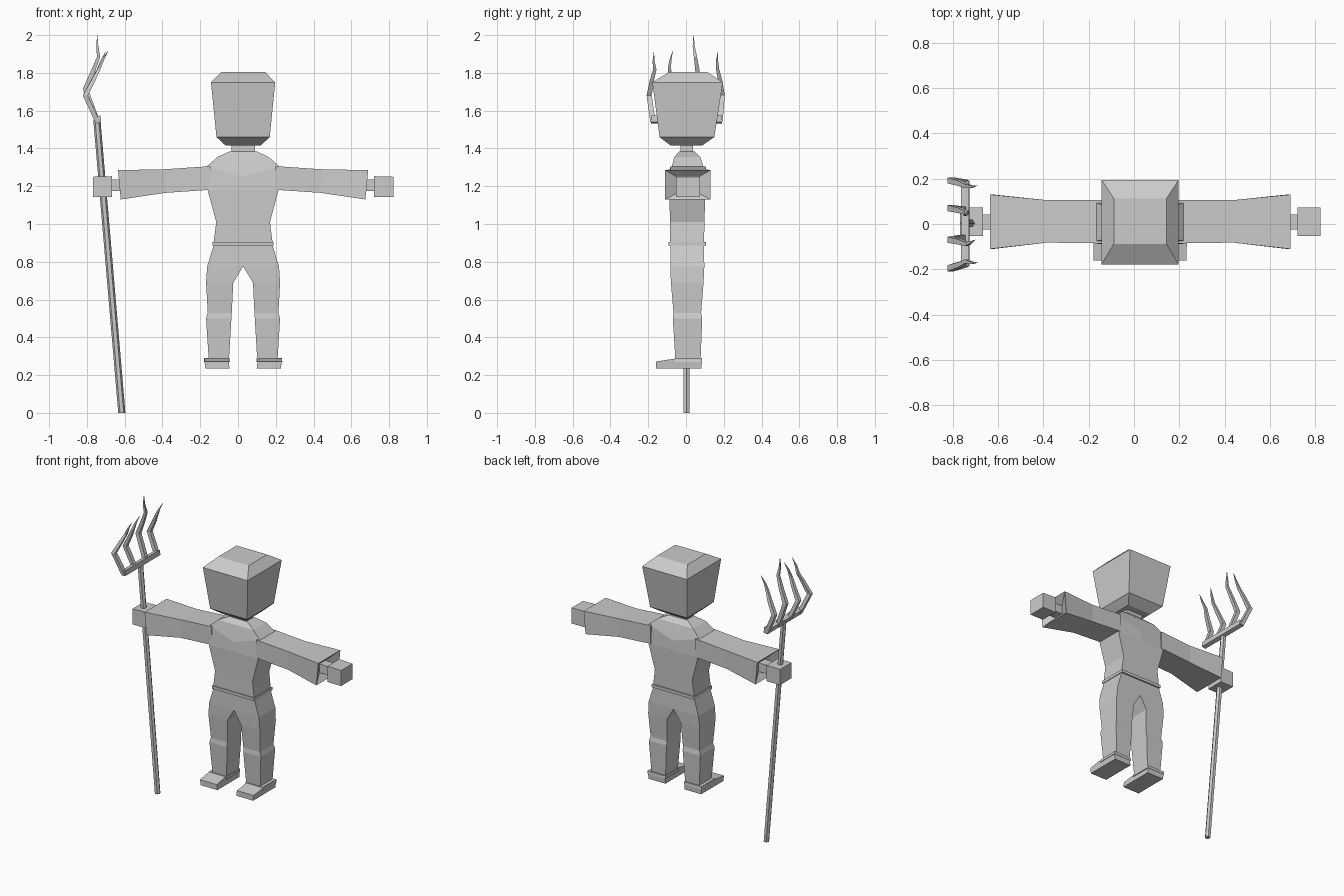
import bpy
import bmesh
import math
from mathutils import Vector

CX = 0.027  # body centre line

grey = bpy.data.materials.new("plain grey")
grey.diffuse_color = (0.6, 0.6, 0.6, 1)


def loft(name, rings, mirror=False, centre=CX, cap=True):
    """Skin a list of equal-length point rings; optionally mirror across x."""
    bm = bmesh.new()
    rows = [[bm.verts.new(p) for p in r] for r in rings]
    n = len(rows[0])
    for a, b in zip(rows, rows[1:]):
        for i in range(n):
            j = (i + 1) % n
            bm.faces.new((a[i], a[j], b[j], b[i]))
    if cap:
        bm.faces.new(rows[0])
        bm.faces.new(rows[-1])
    bmesh.ops.recalc_face_normals(bm, faces=bm.faces)
    # open the hidden wall on the mirror plane
    if mirror:
        inner = [f for f in bm.faces if all(abs(v.co.x) < 1e-4 for v in f.verts)]
        bmesh.ops.delete(bm, geom=inner, context='FACES')
    me = bpy.data.meshes.new(name)
    bm.to_mesh(me)
    bm.free()
    me.materials.append(grey)
    ob = bpy.data.objects.new(name, me)
    ob.location.x = centre
    bpy.context.collection.objects.link(ob)
    if mirror:
        ob.modifiers.new("mirror", 'MIRROR')
    return ob


def rect_z(z, x0, x1, y0, y1):
    return [(x0, y0, z), (x1, y0, z), (x1, y1, z), (x0, y1, z)]


def rect_x(x, y0, y1, z0, z1, lean=0):
    return [(x - lean, y0, z0), (x - lean, y1, z0), (x, y1, z1), (x, y0, z1)]


def tube(name, path, radii, sides, twist=0.0):
    """Tapered upright tube along a path, with level cross-sections."""
    rings = []
    for p, r in zip(path, radii):
        c = Vector(p)
        angles = [twist + math.tau * i / sides for i in range(sides)]
        rings.append([c + Vector((r * math.cos(a), r * math.sin(a), 0)) for a in angles])
    return loft(name, rings, centre=0)


# head and neck
loft("head", [rect_z(z, -w, w, y0, y1) for z, w, y0, y1 in (
    (1.415, 0.092, -0.08, 0.085), (1.46, 0.141, -0.14, 0.15),
    (1.75, 0.17, -0.178, 0.195), (1.805, 0.116, -0.088, 0.112))])
loft("neck", [rect_z(z, -0.062, 0.062, -0.03, 0.037) for z in (1.36, 1.42)])

# torso: six-point sections with a centre crease front and back
torso = []
for z, zc, w, y0, y1, ridge in (
        (0.895, 0.895, 0.157, -0.085, 0.095, 0.0),
        (1.01, 1.01, 0.142, -0.085, 0.098, 0.0),
        (1.18, 1.18, 0.188, -0.088, 0.102, 0.0),
        (1.305, 1.25, 0.192, -0.075, 0.092, 0.012),
        (1.355, 1.355, 0.135, -0.062, 0.075, 0.0),
        (1.385, 1.385, 0.07, -0.035, 0.045, 0.0)):
    torso.append([(-w, y0, z), (0, y0 - ridge, zc), (w, y0, z),
                  (w, y1, z), (0, y1 + ridge, zc), (-w, y1, z)])
loft("torso", torso)

# belt
loft("belt", [rect_z(z, -0.161, 0.161, -0.093, 0.105) for z in (0.885, 0.905)])

# sleeves: flaring, with the cuff turned in to meet the wrist
loft("sleeve", [
    rect_x(0.17, -0.085, 0.105, 1.18, 1.305),
    rect_x(0.19, -0.085, 0.105, 1.18, 1.305),
    rect_x(0.41, -0.082, 0.105, 1.165, 1.29),
    rect_x(0.662, -0.11, 0.13, 1.13, 1.285, 0.014),
    rect_x(0.61, -0.025, 0.042, 1.175, 1.235)], mirror=True)
loft("wrist", [rect_x(x, -0.025, 0.042, 1.175, 1.235) for x in (0.6, 0.71)], mirror=True)
loft("hand", [rect_x(0.693, -0.052, 0.073, 1.143, 1.253),
              rect_x(0.795, -0.052, 0.073, 1.143, 1.25)], mirror=True)

# trouser legs, joined above the crotch
loft("leg", [rect_z(*s) for s in (
    (0.89, 0.0, 0.155, -0.082, 0.095),
    (0.775, 0.0, 0.19, -0.083, 0.097),
    (0.69, 0.052, 0.196, -0.08, 0.093),
    (0.53, 0.06, 0.187, -0.066, 0.08),
    (0.50, 0.062, 0.196, -0.07, 0.086),
    (0.28, 0.075, 0.182, -0.056, 0.077))], mirror=True)

# shoes: side profile spread across the width
profile = [(-0.16, 0.235), (0.082, 0.235), (0.085, 0.29),
           (-0.06, 0.287), (-0.16, 0.272)]
loft("shoe", [[(x + s * (z - 0.235) * 0.12, y, z) for y, z in profile]
              for x, s in ((0.072, 1), (0.2, 1))], mirror=True)
loft("ankle_band", [rect_z(0.27, 0.07, 0.208, -0.062, 0.086),
                    rect_z(0.29, 0.072, 0.204, -0.06, 0.084)], mirror=True)

# pitchfork shaft
tube("fork_shaft", [(-0.615, 0.003, 0), (-0.747, 0.003, 1.55)], [0.019, 0.019], 6)

# pitchfork crossbar
loft("fork_crossbar", [
    [(-0.762, y, 1.565), (-0.728, y, 1.575), (-0.725, y, 1.54), (-0.752, y, 1.532)]
    for y in (-0.185, 0.19)], centre=0)

# wavy tines: base y, bend y, upper y, tip y, tip x, tip height
tines = [(-0.175, -0.195, -0.165, -0.17, -0.69, 1.91),
         (-0.06, -0.07, -0.088, -0.07, -0.70, 1.915),
         (0.06, 0.07, 0.05, 0.04, -0.745, 2.0),
         (0.18, 0.192, 0.167, 0.17, -0.69, 1.915)]
for k, (b, m, u, t, tx, top) in enumerate(tines):
    h = top - 1.54
    tube("fork_tine_%d" % (k + 1),
         [(-0.743, b, 1.54), (-0.808, m, 1.54 + h * 0.38),
          (-0.765, (m + u) / 2, 1.54 + h * 0.6),
          (-0.738, u, 1.54 + h * 0.75),
          ((tx - 0.745) / 2, (u + t) / 2 - 0.004, 1.54 + h * 0.87), (tx, t, top)],
         [0.02, 0.019, 0.016, 0.012, 0.008, 0.001], 4, math.pi / 4)
